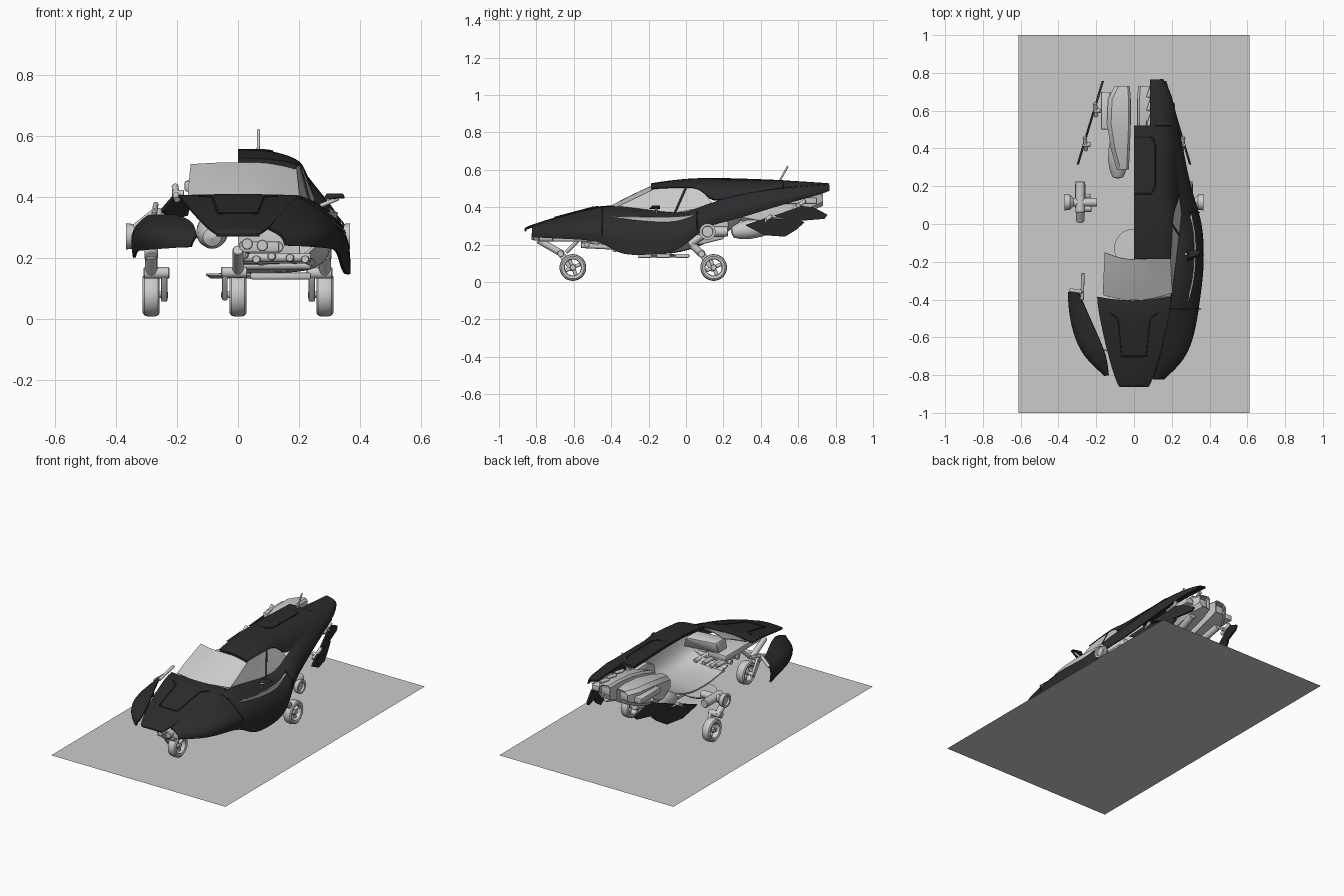
import bpy, bmesh, math
from mathutils import Vector

dark = bpy.data.materials.new("dark_paint")
dark.diffuse_color = (0.025, 0.025, 0.027, 1)


def mesh(name, verts, faces, mat=None):
    me = bpy.data.meshes.new(name)
    me.from_pydata([tuple(v) for v in verts], [], faces)
    bm = bmesh.new()
    bm.from_mesh(me)
    bmesh.ops.recalc_face_normals(bm, faces=bm.faces[:])
    bm.to_mesh(me)
    bm.free()
    ob = bpy.data.objects.new(name, me)
    bpy.context.collection.objects.link(ob)
    if mat:
        me.materials.append(mat)
    return ob


def loft(name, rows, mat=None, thick=0.008, sub=2):
    """Skin through rows of 3D points, rounded and given sheet thickness."""
    n = len(rows[0])
    faces = [(i*n+j, i*n+j+1, (i+1)*n+j+1, (i+1)*n+j)
             for i in range(len(rows)-1) for j in range(n-1)]
    ob = mesh(name, [p for r in rows for p in r], faces, mat)
    if sub:
        m = ob.modifiers.new("round", 'SUBSURF')
        m.levels = sub
        m.boundary_smooth = 'PRESERVE_CORNERS'
    if thick:
        m = ob.modifiers.new("sheet", 'SOLIDIFY')
        m.thickness = thick
        m.offset = 0
    bpy.context.view_layer.update()
    baked = bpy.data.meshes.new_from_object(
        ob.evaluated_get(bpy.context.evaluated_depsgraph_get()))
    ob.modifiers.clear()
    ob.data = baked
    return ob


def sections(table, s=1):
    return [[(s*x, y, z) for x, z in pts] for y, pts in table]


def hull(name, pts, mat=None, bevel=0.0):
    bm = bmesh.new()
    for p in pts:
        bm.verts.new(p)
    r = bmesh.ops.convex_hull(bm, input=bm.verts[:])
    junk = [v for v in bm.verts if not v.link_faces]
    bmesh.ops.delete(bm, geom=junk, context='VERTS')
    bmesh.ops.dissolve_limit(bm, angle_limit=0.02, verts=bm.verts[:], edges=bm.edges[:])
    if bevel:
        bmesh.ops.bevel(bm, geom=bm.edges[:], offset=bevel, segments=2, affect='EDGES', profile=0.5)
    ob = mesh(name, [], [], mat)
    bm.to_mesh(ob.data)
    bm.free()
    return ob


def box(name, c, d, mat=None, bevel=0.006):
    return hull(name, [(c[0]+i*d[0]/2, c[1]+j*d[1]/2, c[2]+k*d[2]/2)
                       for i in (-1, 1) for j in (-1, 1) for k in (-1, 1)], mat, bevel)


def lathe(name, a, b, prof, mat=None, seg=28):
    """Revolve (radius, distance) pairs round the axis from a toward b."""
    a, b = Vector(a), Vector(b)
    q = (b-a).to_track_quat('Z', 'Y')
    verts = [a + q @ Vector((r*math.cos(2*math.pi*k/seg), r*math.sin(2*math.pi*k/seg), h))
             for r, h in prof for k in range(seg)]
    faces = [(i*seg+k, i*seg+(k+1) % seg, (i+1)*seg+(k+1) % seg, (i+1)*seg+k)
             for i in range(len(prof)-1) for k in range(seg)]
    return mesh(name, verts, faces, mat)


def rod(name, a, b, r, mat=None):
    L = (Vector(b)-Vector(a)).length
    return lathe(name, a, b, [(0.0001, 0), (r*.85, 0), (r, r*.15), (r, L-r*.15), (r*.85, L), (0.0001, L)], mat, 20)


# flat base under the vehicle
mesh("display_base", [(-.612, -1, 0), (.612, -1, 0), (.612, 1, 0), (-.612, 1, 0)], [(0, 1, 2, 3)])

# hood, spanning both sides
HOOD = [(-.865, .075, .285, .004), (-.84, .09, .297, .008), (-.77, .115, .322, .01), (-.62, .155, .365, .01),
        (-.5, .18, .394, .008), (-.43, .192, .404, .006), (-.385, .195, .405, .004)]
US = [-1, -.75, -.4, 0, .4, .75, 1]
rows = [[(u*w, y - .02*(1-u*u)*(y > -.45), z - d*u*u) for u in US] for y, w, z, d in HOOD]
rows.insert(0, [(u*.07, -.855, .272) for u in US])
loft("hood", rows, dark)

# raised seams of the hood panel
HP = [(-.13, -.47, .404), (-.085, -.5, .4), (-.065, -.7, .347), (.065, -.7, .347), (.085, -.5, .4), (.13, -.47, .404)]
for a, b in zip(HP, HP[1:]):
    rod("hood_seam", a, b, .003, dark)

# right body side: fender, door and rear quarter
SIDE = [(-.82, [(.10, .295), (.125, .285), (.15, .265), (.155, .24)]),
        (-.72, [(.132, .33), (.19, .318), (.275, .275), (.265, .235)]),
        (-.58, [(.163, .37), (.23, .347), (.33, .29), (.31, .23)]),
        (-.45, [(.19, .398), (.25, .372), (.35, .285), (.33, .22)]),
        (-.36, [(.2, .403), (.27, .375), (.36, .28), (.345, .148)]),
        (-.25, [(.215, .388), (.285, .365), (.365, .28), (.365, .143)]),
        (-.08, [(.235, .365), (.29, .352), (.365, .27), (.365, .153)]),
        (.0, [(.245, .37), (.3, .352), (.36, .275), (.35, .2)]),
        (.06, [(.25, .39), (.295, .37), (.345, .31), (.335, .26)]),
        (.14, [(.24, .42), (.28, .4), (.318, .355), (.31, .31)]),
        (.25, [(.225, .46), (.255, .43), (.288, .375), (.28, .33)]),
        (.5, [(.2, .5), (.217, .475), (.24, .44), (.23, .412)]),
        (.7, [(.165, .515), (.187, .505), (.198, .48), (.19, .465)]),
        (.765, [(.10, .52), (.13, .515), (.15, .5), (.15, .488)])]
loft("right_body_side", sections(SIDE), dark, .01)
for i in (3, 8):
    y, p = SIDE[i]
    for a, b in zip(p, p[1:]):
        rod("door_seam", (a[0]+.002, y, a[1]), (b[0]+.002, y, b[1]), .003, dark)

# roof and rear deck, right half only
ROOF = [(-.185, [(0, .52), (.1, .517), (.165, .507), (.19, .495)]),
        (-.13, [(0, .53), (.1, .528), (.168, .517), (.192, .5)]),
        (.0, [(0, .545), (.11, .543), (.185, .52), (.2, .505)]),
        (.08, [(0, .548), (.11, .546), (.19, .52), (.207, .5)]),
        (.14, [(0, .548), (.11, .546), (.2, .51), (.24, .42)]),
        (.25, [(0, .548), (.11, .545), (.19, .517), (.225, .46)]),
        (.52, [(0, .537), (.1, .537), (.167, .526), (.198, .5)])]
loft("roof", sections(ROOF), dark, .016)
loft("rear_deck", sections([(.52, [(.085, .538), (.13, .536), (.167, .526), (.198, .5)]),
                            (.7, [(.085, .527), (.12, .526), (.148, .522), (.165, .515)]),
                            (.765, [(.085, .522), (.09, .522), (.095, .521), (.10, .52)])]), dark, .012)
HATCH = [(.0, .46, .544), (.1, .46, .543), (.112, .42, .545), (.112, .2, .549), (.09, .16, .552), (0, .16, .553)]
for a, b in zip(HATCH, HATCH[1:]):
    rod("roof_seam", a, b, .004, dark)
rod("antenna", (.066, .5, .54), (.068, .545, .62), .005)

# windshield and side glass
loft("windshield", [[(-.165, -.375, .402), (-.09, -.397, .405), (0, -.405, .406), (.1, -.397, .405), (.2, -.365, .402)],
                    [(-.16, -.26, .46), (-.085, -.29, .462), (0, -.3, .463), (.1, -.285, .462), (.197, -.25, .455)],
                    [(-.155, -.15, .505), (-.08, -.18, .51), (0, -.19, .512), (.1, -.185, .51), (.19, -.165, .497)]],
     None, .004)
loft("side_window", [[(.19, -.17, .497), (.2, -.365, .402)], [(.197, -.08, .502), (.215, -.25, .386)],
                     [(.2, 0, .503), (.235, -.08, .366)], [(.207, .08, .5), (.25, .06, .392)],
                     [(.238, .138, .425), (.24, .14, .42)]], None, .004, 0)
rod("window_pillar", (.2, 0, .505), (.238, -.06, .368), .006, dark)
rod("mirror_arm", (.27, -.16, .37), (.33, -.16, .395), .007)
hull("mirror", [(.28, -.2, .39), (.35, -.17, .4), (.35, -.14, .395), (.28, -.14, .39),
                (.29, -.18, .41), (.345, -.16, .41), (.29, -.14, .408)], dark)

# detached left front fender and its hinge
FENDER = [(-.8, [(.135, .27), (.142, .265), (.15, .25), (.155, .235)]),
          (-.7, [(.143, .315), (.21, .307), (.278, .275), (.262, .23)]),
          (-.57, [(.2, .338), (.255, .33), (.335, .285), (.312, .225)]),
          (-.45, [(.255, .338), (.29, .326), (.352, .28), (.335, .223)]),
          (-.36, [(.295, .335), (.315, .32), (.352, .28), (.34, .2)])]
loft("left_front_fender", sections(FENDER, -1), dark, .01)
rod("fender_hinge_arm", (-.27, -.26, .375), (-.275, -.4, .34), .009)
rod("fender_hinge_bar", (-.27, -.36, .355), (-.34, -.35, .30), .01)
rod("fender_link", (-.145, -.67, .29), (-.18, -.665, .28), .004)

# cabin tub and floor, right half
TUB = [(-.42, [(0, .19), (.17, .19), (.26, .22), (.28, .35)]),
       (-.3, [(0, .152), (.2, .15), (.3, .18), (.32, .35)]),
       (-.05, [(0, .15), (.22, .15), (.31, .18), (.33, .345)]),
       (.08, [(0, .2), (.2, .2), (.27, .24), (.29, .365)]),
       (.22, [(0, .26), (.17, .27), (.235, .31), (.25, .41)]),
       (.32, [(0, .36), (.12, .37), (.2, .4), (.21, .46)])]
loft("cabin_tub", sections(TUB), None, .008)
lathe("floor_plate", (0, -.13, .132), (0, -.13, .2), [(.0001, 0), (.09, 0), (.105, .01), (.105, .016), (.0001, .018)])
for y in (-.2, -.1, 0):
    box("underfloor_pad", (.14, y-.02, .14), (.2, .075, .022))
hull("dashboard", [(0, -.4, .38), (.19, -.38, .38), (0, -.3, .375), (.2, -.28, .37), (0, -.33, .3), (.24, -.31, .29),
                   (0, -.42, .3), (.24, -.4, .29)], None, .01)

# front running gear behind the nose
box("front_frame", (.07, -.6, .235), (.13, .38, .035))
for i, (x, y, z) in enumerate([(.03, -.78, .245), (.08, -.77, .24), (.13, -.74, .235)]):
    rod("nose_lamp", (x, y-.045, z), (x, y+.03, z), .019)
for x, z in [(.02, .21), (.06, .195), (.11, .205), (.17, .2), (.22, .195)]:
    rod("front_pipe", (x, -.56, z), (x+.02, -.36, z-.01), .013)
for y, z in [(-.53, .2), (-.46, .195), (-.38, .175)]:
    rod("front_crosstube", (0, y, z), (.24, y, z), .014)


def wheel(x, y, side):
    z = .078
    prof = [(.046, -.024), (.06, -.028), (.068, -.022), (.0715, -.01), (.0715, .01), (.068, .022), (.06, .028),
            (.046, .024), (.043, .012), (.043, -.012), (.046, -.024)]
    lathe("tire", (x, y, z), (x+1, y, z), prof, seg=36)
    rod("wheel_hub", (x-.02, y, z), (x+.02, y, z), .016)
    for k in range(4):
        a = math.pi/2*k + .4
        d = Vector((0, math.cos(a), math.sin(a)))
        c = Vector((x, y, z))
        rod("wheel_spoke", c, c + d*.046, .01)
    xs = x + side*.043
    rod("wheel_axle", (x, y, z), (xs+side*.012, y, z), .011)
    return xs


# front wheel on its leading arm
xs = wheel(0, -.605, -1)
hull("front_fork", [(xs+i*.009, y, z) for i in (-1, 1) for y, z in
                    [(-.59, .06), (-.62, .06), (-.685, .145), (-.655, .165)]], None, .004)
rod("front_fork_knuckle", (-.055, -.67, .152), (.03, -.67, .152), .018)
rod("front_leg", (0, -.66, .15), (0, -.79, .225), .018)
rod("front_leg_brace", (.0, -.64, .16), (.02, -.58, .22), .01)

# rear wheels with trailing legs and hubs
for s in (-1, 1):
    x = s*.285
    xs = wheel(x, .148, -s)
    hull("rear_fork", [(xs+i*.01, y, z) for i in (-1, 1) for y, z in
                       [(.16, .06), (.135, .055), (.07, .14), (.1, .16)]], None, .004)
    rod("rear_fork_knuckle", (s*.225, .083, .15), (s*.31, .083, .15), .019)
    rod("rear_leg", (x, .09, .145), (x, .02, .21), .02)
    rod("rear_leg_upper", (x, .015, .2), (x, .12, .275), .022)
    rod("rear_damper", (x, .06, .27), (x, .225, .27), .026)
    lathe("rear_hub", (s*.195, .115, .27), (s, .115, .27),
          [(.0001, 0), (.022, 0), (.022, .125), (.04, .145), (.043, .172), (.03, .172), (.028, .16), (.0001, .16)])
# housing above the right rear leg
hull("rear_wheel_housing", [(x, y, z) for x in (.2, .265) for y, z in
                            [(0, .2), (.03, .32), (.1, .35), (.22, .35), (.23, .3), (.2, .23), (.08, .2)]], None, .008)

# paired engines, nozzles and rear fins
for s in (-1, 1):
    ring = [(.29, .03, .09, .33, .42), (.4, .025, .12, .31, .455), (.53, .02, .14, .34, .485),
            (.66, .02, .135, .38, .495), (.73, .025, .1, .41, .49)]
    rows = [[(s*a, y, z0), (s*a, y, z1-.01), (s*(a+.01), y, z1), (s*(b-.02), y, z1-.006), (s*b, y, z1-.025),
             (s*b, y, z0+.02), (s*(b-.02), y, z0), (s*a, y, z0)] for y, a, b, z0, z1 in ring]
    loft("engine_housing", rows, None, .006, 0)
    box("engine_exhaust", (s*.065, .69, .445), (.06, .05, .05))
    lathe("turbine_pod", (s*.085, .24, .265), (s*.085, .5, .31),
          [(.0001, 0), (.03, .01), (.045, .05), (.052, .1), (.05, .16), (.038, .22), (.025, .25), (.0001, .25)])
    rod("exhaust_pipe", (s*.08, .44, .31), (s*.1, .66, .37), .022)
    box("side_vent", (s*.15, .6, .435), (.05, .2, .035))

    def fin_pts(outline):
        return [(s*(.29-.3*(y-.34)+t), y, z) for t in (-.006, .006) for y, z in outline]
    hull("rear_fin_upper", fin_pts([(.47, .355), (.62, .407), (.68, .4), (.757, .36), (.74, .338), (.58, .325)]), dark)
    hull("rear_fin_lower", fin_pts([(.315, .305), (.42, .34), (.6, .335), (.635, .32), (.59, .28), (.53, .243), (.42, .25)]), dark)
    for y, z in [(.6, .41), (.42, .33)]:
        xf = .29-.3*(y-.34)
        rod("fin_hinge", (s*(xf-.012), y-.03, z-.02), (s*(xf-.005), y+.04, z+.025), .011)
        rod("fin_pivot", (s*(xf-.035), y, z), (s*(xf+.005), y, z), .012)
for y in (.55, .63, .7):
    rod("deck_pipe", (.075, y-.03, .5), (.095, y+.03, .5), .01)

# smooth shading with crisp edges
bpy.ops.object.select_all(action='DESELECT')
for ob in bpy.context.scene.objects:
    ob.select_set(True)
bpy.context.view_layer.objects.active = bpy.context.scene.objects[0]
bpy.ops.object.shade_smooth_by_angle(angle=math.radians(32))
